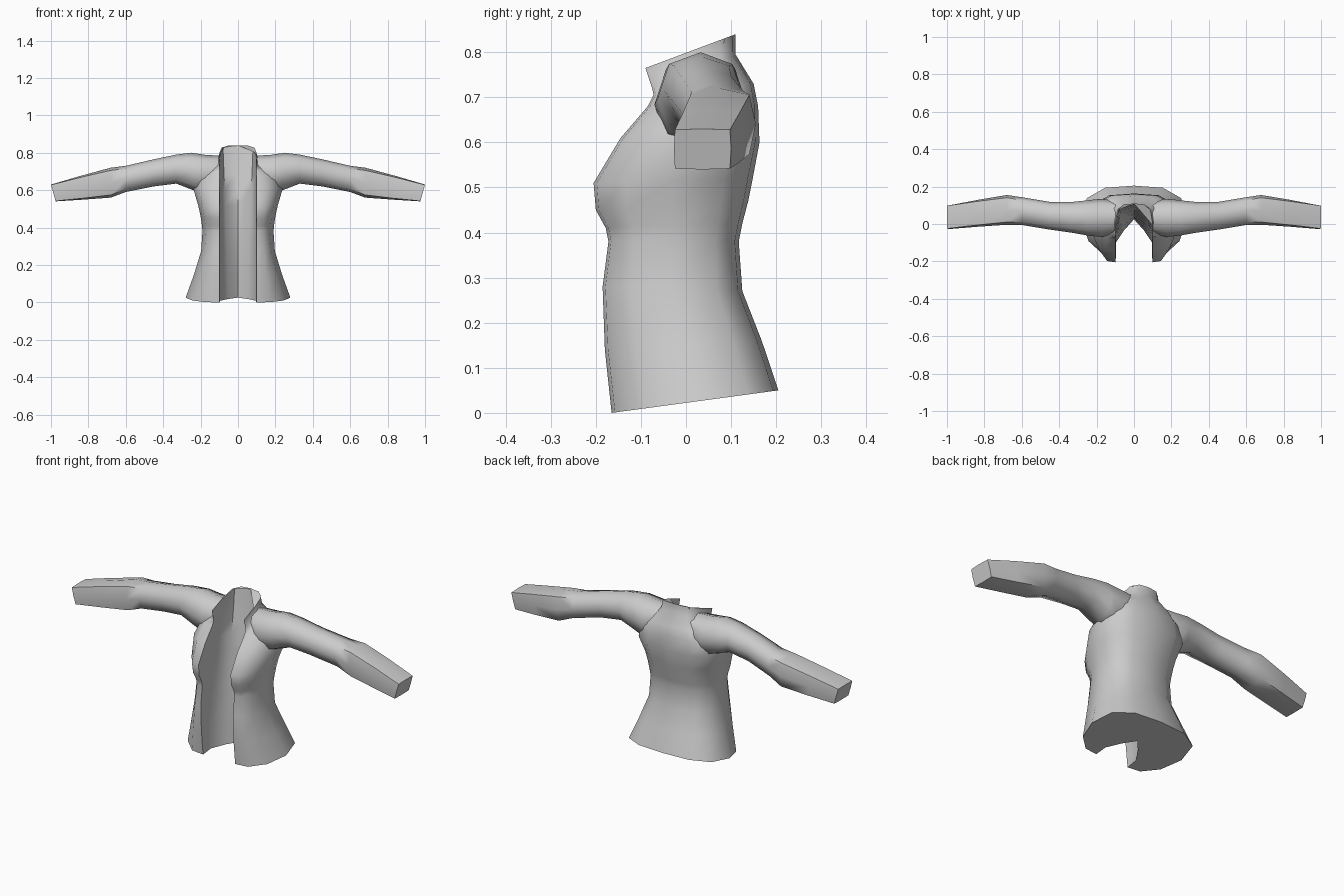
import bpy, bmesh, math

cube = bpy.data.objects.get("Cube")
if cube:
    bpy.data.objects.remove(cube, do_unlink=True)

cloth = bpy.data.materials.new("light grey cloth")
cloth.use_nodes = True
cloth.diffuse_color = (0.6, 0.6, 0.6, 1)
cloth.node_tree.nodes["Principled BSDF"].inputs["Base Color"].default_value = (0.6, 0.6, 0.6, 1)


def lerp(a, b, t):
    return a + (b - a) * t


def loft(name, rings, angle):
    """Skin closed rings of points and cap both ends."""
    bm = bmesh.new()
    rows = [[bm.verts.new(p) for p in ring] for ring in rings]
    n = len(rows[0])
    for a, b in zip(rows, rows[1:]):
        for i in range(n):
            j = (i + 1) % n
            bm.faces.new((a[i], a[j], b[j], b[i]))
    bm.faces.new(rows[0][::-1])
    bm.faces.new(rows[-1])
    bmesh.ops.recalc_face_normals(bm, faces=bm.faces)
    mesh = bpy.data.meshes.new(name)
    bm.to_mesh(mesh)
    bm.free()
    mesh.materials.append(cloth)
    obj = bpy.data.objects.new(name, mesh)
    bpy.context.collection.objects.link(obj)
    bpy.ops.object.select_all(action='DESELECT')
    obj.select_set(True)
    bpy.context.view_layer.objects.active = obj
    bpy.ops.object.shade_smooth_by_angle(angle=math.radians(angle))
    return obj


# Open-fronted bodice: front z, back z, half width, front y, back y
BODY = [
    (0.00, 0.05, 0.280, -0.165, 0.205),
    (0.14, 0.16, 0.235, -0.180, 0.168),
    (0.28, 0.27, 0.197, -0.185, 0.125),
    (0.38, 0.38, 0.190, -0.172, 0.117),
    (0.41, 0.42, 0.193, -0.178, 0.125),
    (0.45, 0.47, 0.200, -0.200, 0.138),
    (0.51, 0.52, 0.212, -0.205, 0.148),
    (0.61, 0.60, 0.238, -0.145, 0.163),
    (0.68, 0.68, 0.215, -0.085, 0.160),
    (0.705, 0.73, 0.160, -0.072, 0.150),
    (0.72, 0.795, 0.108, -0.075, 0.110),
    (0.765, 0.84, 0.098, -0.090, 0.110),
]


def body_ring(zf, zb, w, yf, yb):
    t = zb / 0.84
    e = 0.098
    out = [(e, 0), (lerp(e, w, .4), .02), (lerp(e, w, .8), .2), (w, .5),
           (w * .9, .82), (w * .55, .97)]
    half = [(x, lerp(yf, yb, k)) for x, k in out]
    # Inner wall: a V at the hem that opens to a rounded U at the collar
    inner = [(lerp(.05, .08, t), lerp(-.04, .085, t)),
             (lerp(.096, .094, t), lerp(-.105, .0, t))]
    mirror = [(-x, y) for x, y in half[::-1]]
    pts = half + [(0, yb)] + mirror
    pts += [(-x, y) for x, y in inner[::-1]] + [(0, lerp(.02, .105, t))] + inner
    return [(x, y, lerp(zf, zb, (y - yf) / (yb - yf))) for x, y in pts]


loft("jacket_body", [body_ring(*r) for r in BODY], 50)

# Sleeves: x top, x bottom, top z, bottom z, front y, back y, squareness
SLEEVE = [
    (0.10, 0.10, 0.785, 0.63, -0.050, 0.125, .72),
    (0.17, 0.18, 0.788, 0.58, -0.070, 0.135, .75),
    (0.25, 0.24, 0.800, 0.60, -0.062, 0.127, .74),
    (0.33, 0.33, 0.790, 0.635, -0.047, 0.118, .74),
    (0.45, 0.45, 0.765, 0.62, -0.030, 0.118, .75),
    (0.60, 0.60, 0.730, 0.59, -0.005, 0.143, .78),
    (0.68, 0.68, 0.720, 0.56, -0.004, 0.155, .82),
    (0.85, 0.83, 0.674, 0.549, -0.015, 0.128, .88),
    (1.00, 0.975, 0.630, 0.54, -0.027, 0.100, .96),
]


def sleeve_ring(side, xt, xb, zt, zb, yf, yb, s):
    unit = [(1, 0), (s, s), (0, 1), (-s, s), (-1, 0), (-s, -s), (0, -1), (s, -s)]
    return [(side * lerp(xb, xt, (v + 1) / 2),
             lerp(yf, yb, (u + 1) / 2), lerp(zb, zt, (v + 1) / 2)) for u, v in unit]


for side, name in ((1, "left_sleeve"), (-1, "right_sleeve")):
    loft(name, [sleeve_ring(side, *r) for r in SLEEVE], 60)
